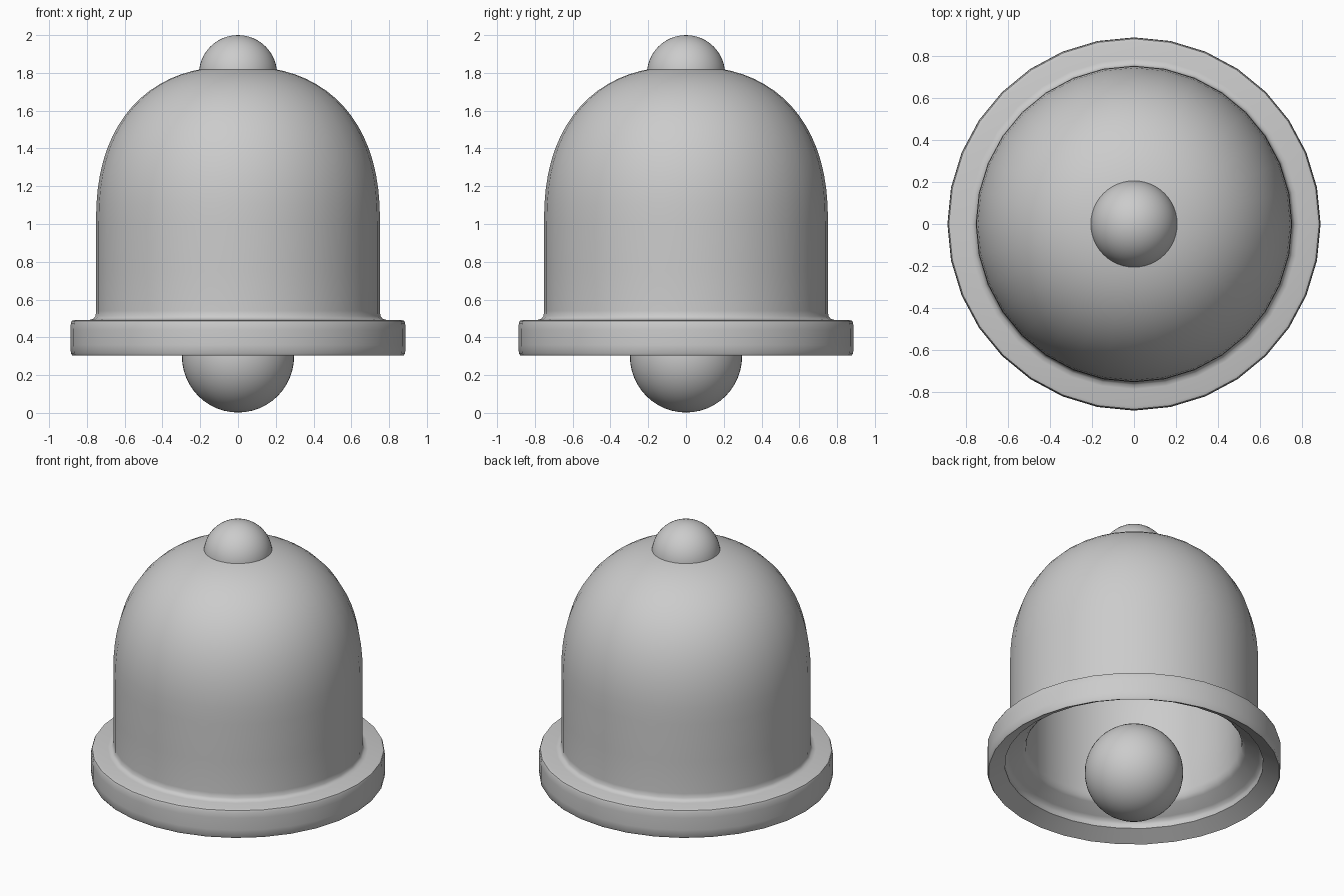
import bpy, bmesh
from math import cos, sin, pi, radians

if "Cube" in bpy.data.objects:
    bpy.data.objects.remove(bpy.data.objects["Cube"])

SEGMENTS = 32


def dome(a, b, z0, n=2.35, steps=18):
    """Superelliptic quarter arc from the wall (a, z0) up to the axis."""
    pts = []
    for i in range(steps + 1):
        t = i / steps * pi / 2
        r = a * max(cos(t), 0.0) ** (2 / n) if i < steps else 0.0
        pts.append((r, z0 + b * sin(t) ** (2 / n)))
    return pts


def lathe(name, profile):
    """Revolve an (r, z) profile about the z axis."""
    bm = bmesh.new()
    verts = [bm.verts.new((r, 0, z)) for r, z in profile]
    edges = [bm.edges.new(pair) for pair in zip(verts, verts[1:])]
    bmesh.ops.spin(bm, geom=verts + edges, cent=(0, 0, 0), axis=(0, 0, 1),
                   angle=2 * pi, steps=SEGMENTS, use_duplicate=False)
    bmesh.ops.remove_doubles(bm, verts=bm.verts, dist=1e-4)
    bmesh.ops.recalc_face_normals(bm, faces=bm.faces)
    mesh = bpy.data.meshes.new(name)
    bm.to_mesh(mesh)
    bm.free()
    obj = bpy.data.objects.new(name, mesh)
    bpy.context.collection.objects.link(obj)
    smooth(obj)
    return obj


def smooth(obj):
    bpy.ops.object.select_all(action='DESELECT')
    obj.select_set(True)
    bpy.context.view_layer.objects.active = obj
    bpy.ops.object.shade_smooth_by_angle(angle=radians(40))


def ball(name, radius, z):
    bpy.ops.mesh.primitive_uv_sphere_add(segments=48, ring_count=24,
                                         radius=radius, location=(0, 0, z))
    obj = bpy.context.object
    obj.name = name
    smooth(obj)


# Hollow bell: inner dome and wall, stepped lip, outer wall and dome
inner = dome(0.65, 0.735, 1.0)[::-1]
lip = [(0.65, 0.75), (0.65, 0.51), (0.657, 0.475), (0.675, 0.455),
       (0.755, 0.415), (0.775, 0.40), (0.78, 0.385), (0.78, 0.36),
       (0.878, 0.305), (0.885, 0.315), (0.887, 0.36), (0.887, 0.44),
       (0.885, 0.475), (0.88, 0.487), (0.865, 0.492), (0.785, 0.493),
       (0.765, 0.499), (0.754, 0.512), (0.752, 0.54), (0.752, 0.75)]
outer = dome(0.752, 0.835, 1.0)
lathe("bell_body", inner + lip + outer)

# Top knob and hanging clapper
ball("top_knob", 0.207, 1.793)
ball("clapper", 0.297, 0.299)
